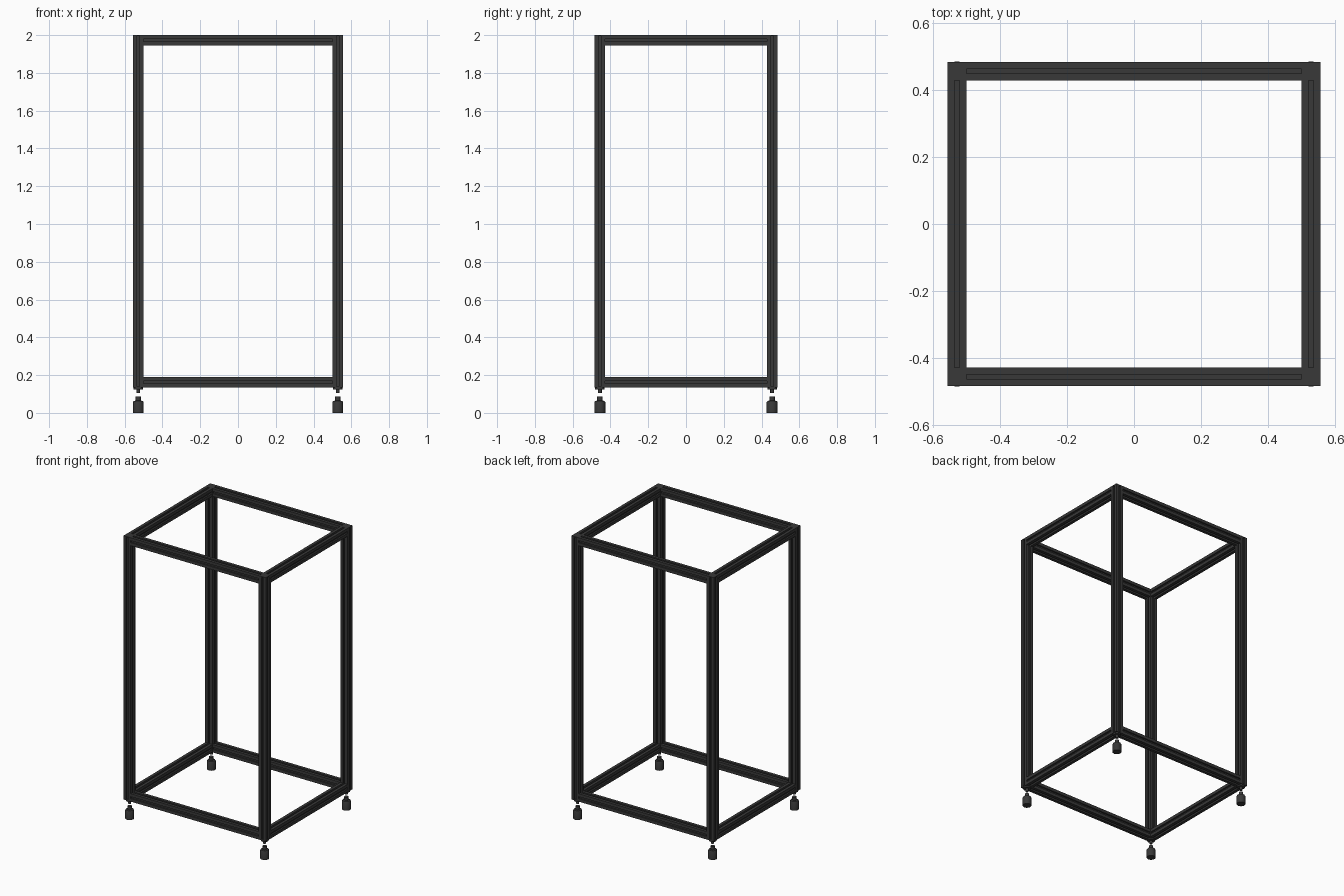
import bpy, bmesh, math
from mathutils import Matrix, Vector

if "Cube" in bpy.data.objects:
    bpy.data.objects.remove(bpy.data.objects["Cube"])

X, Y = 0.528, 0.456          # post centre lines
B = 0.056                    # beam width
Z0, Z1 = 0.135, 2.0          # frame bottom and top

dark = bpy.data.materials.new("dark_metal")
dark.diffuse_color = (0.04, 0.04, 0.04, 1)
dark.use_nodes = True
dark.node_tree.nodes["Principled BSDF"].inputs["Base Color"].default_value = dark.diffuse_color


def finish(name, bm):
    bmesh.ops.recalc_face_normals(bm, faces=bm.faces[:])
    mesh = bpy.data.meshes.new(name)
    bm.to_mesh(mesh)
    bm.free()
    mesh.materials.append(dark)
    ob = bpy.data.objects.new(name, mesh)
    bpy.context.collection.objects.link(ob)
    return ob


def slotted_profile(h, s, d):
    """Square section with one slot in the middle of each side."""
    side = [(h, -h), (h, -s), (h - d, -s), (h - d, s), (h, s)]
    pts = []
    for k in range(4):
        rot = Matrix.Rotation(k * math.pi / 2, 2)
        pts += [rot @ Vector(p) for p in side]
    return pts


def beam(name, centre, length, axis):
    bm = bmesh.new()
    pts = slotted_profile(B / 2, 0.007, 0.011)
    face = bm.faces.new([bm.verts.new((p.x, p.y, -length / 2)) for p in pts])
    ext = bmesh.ops.extrude_face_region(bm, geom=[face], use_keep_orig=True)
    top = [v for v in ext["geom"] if isinstance(v, bmesh.types.BMVert)]
    bmesh.ops.translate(bm, verts=top, vec=(0, 0, length))
    turn = {"X": Matrix.Rotation(math.pi / 2, 4, "Y"),
            "Y": Matrix.Rotation(math.pi / 2, 4, "X"),
            "Z": Matrix.Identity(4)}[axis]
    bm.transform(Matrix.Translation(centre) @ turn)
    return finish(name, bm)


def plate(name, centre, size):
    bm = bmesh.new()
    bmesh.ops.create_cube(bm, size=1)
    bm.transform(Matrix.Translation(centre) @ Matrix.Diagonal((*size, 1)))
    return finish(name, bm)


def lathe(name, x, y, profile, n=24):
    """Closed turned part from (radius, height) pairs."""
    bm = bmesh.new()
    rings = [[bm.verts.new((x + r * math.cos(2 * math.pi * i / n),
                            y + r * math.sin(2 * math.pi * i / n), z))
              for i in range(n)] for r, z in profile]
    for a, b in zip(rings, rings[1:]):
        for i in range(n):
            j = (i + 1) % n
            bm.faces.new((a[i], a[j], b[j], b[i]))
    bm.faces.new(rings[0])
    bm.faces.new(rings[-1])
    ob = finish(name, bm)
    bpy.ops.object.select_all(action="DESELECT")
    ob.select_set(True)
    bpy.context.view_layer.objects.active = ob
    bpy.ops.object.shade_smooth_by_angle(angle=math.radians(30))
    return ob


# Corner posts with end caps, and levelling feet
CAP = 0.006
for x in (-X, X):
    for y in (-Y, Y):
        tag = ("left" if x < 0 else "right") + ("_front" if y < 0 else "_back")
        beam("post_" + tag, (x, y, (Z0 + Z1) / 2), Z1 - Z0 - 2 * CAP, "Z")
        plate("top_cap_" + tag, (x, y, Z1 - CAP / 2), (B, B, CAP))
        plate("bottom_cap_" + tag, (x, y, Z0 + CAP / 2), (B, B, CAP))
        lathe("foot_mount_" + tag, x, y,
              [(0.010, 0.105), (0.010, 0.125), (0.025, 0.125), (0.025, Z0)])
        lathe("foot_" + tag, x, y,
              [(0.029, 0), (0.029, 0.056), (0.025, 0.063),
               (0.014, 0.065), (0.014, 0.087)])

# Top and bottom rails fitted between the posts
for level, z in (("bottom", Z0 + B / 2), ("top", Z1 - B / 2)):
    for y, side in ((-Y, "front"), (Y, "back")):
        beam(f"{level}_rail_{side}", (0, y, z), 2 * X - B, "X")
    for x, side in ((-X, "left"), (X, "right")):
        beam(f"{level}_rail_{side}", (x, 0, z), 2 * Y - B, "Y")
